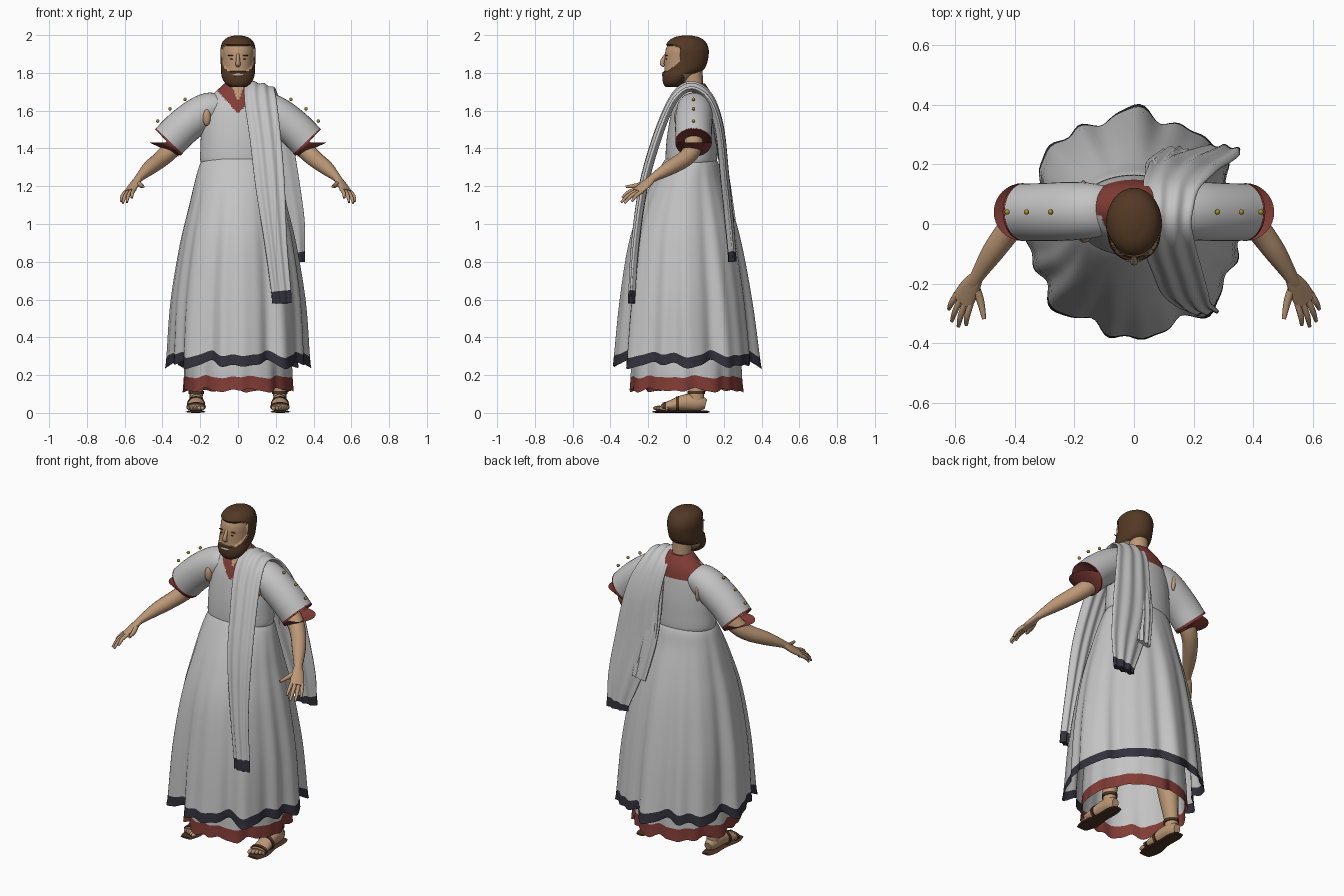
import bpy, bmesh, math
from math import sin, cos, pi
from mathutils import Vector, Matrix

if "Cube" in bpy.data.objects:
    bpy.data.objects.remove(bpy.data.objects["Cube"])


def material(name, r, g, b):
    m = bpy.data.materials.new(name)
    m.use_nodes = True
    m.diffuse_color = (r, g, b, 1)
    m.node_tree.nodes["Principled BSDF"].inputs["Base Color"].default_value = (r, g, b, 1)
    return m


CLOTH = material("pale_cloth", .55, .55, .55)
RED = material("red_trim", .22, .045, .036)
NAVY = material("dark_hem", .032, .03, .043)
SKIN = material("skin", .5, .31, .18)
HAIR = material("brown_hair", .085, .04, .018)
LEATHER = material("sandal_leather", .075, .035, .018)
GOLD = material("gold", .4, .25, .02)
LIP = material("lips", .5, .4, .33)


def resample(pts, n):
    """Catmull-Rom curve through tuples, n steps per span."""
    out = []
    for i in range(len(pts) - 1):
        quad = [pts[max(i - 1, 0)], pts[i], pts[i + 1], pts[min(i + 2, len(pts) - 1)]]
        for k in range(n):
            t = k / n
            out.append([b + .5 * t * (c - a + t * (2*a - 5*b + 4*c - d + t * (3*(b - c) + d - a)))
                        for a, b, c, d in zip(*quad)])
    return out + [list(pts[-1])]


def finish(name, bm, mats):
    bmesh.ops.recalc_face_normals(bm, faces=bm.faces)
    me = bpy.data.meshes.new(name)
    bm.to_mesh(me)
    bm.free()
    for m in mats:
        me.materials.append(m)
    me.shade_smooth()
    me.set_sharp_from_angle(angle=math.radians(50))
    ob = bpy.data.objects.new(name, me)
    bpy.context.collection.objects.link(ob)


def skin_rings(name, rings, mats, rule=None, caps=(True, True)):
    """Bridge closed rings; rule(face centre, row) picks the material slot."""
    bm = bmesh.new()
    rows = [[bm.verts.new(p) for p in ring] for ring in rings]
    n = len(rows[0])
    for j in range(len(rows) - 1):
        for i in range(n):
            k = (i + 1) % n
            f = bm.faces.new((rows[j][i], rows[j][k], rows[j + 1][k], rows[j + 1][i]))
            if rule:
                f.material_index = rule(f.calc_center_median(), j)
    for end, row, j in ((caps[0], rows[0], 0), (caps[1], rows[-1], len(rows) - 2)):
        if end:
            f = bm.faces.new(row)
            f.material_index = rule(f.calc_center_median(), j) if rule else 0
    finish(name, bm, mats)


def body(name, profile, mats, n=4, seg=64, rule=None, caps=(True, True), fold=0, phase=0, push=None):
    """Upright form from (z, half width, front y, back y) rings, with optional folds."""
    rows = resample(profile, n)
    rings = []
    for j, (z, rx, yf, yb) in enumerate(rows):
        amp = fold * (j / (len(rows) - 1)) ** 1.2
        ring = []
        for i in range(seg):
            a = 2 * pi * i / seg
            w = .6 * cos(8 * a + phase) + .45 * sin(13 * a + phase) + .25 * sin(21 * a + 2)
            s = 1 + amp * w
            p = Vector((rx * s * cos(a), (yf + yb) / 2 + (yb - yf) / 2 * s * sin(a), z - amp * w * .3))
            if push and push(p):
                p += Vector((cos(a), sin(a), .6 if z > 1.9 else 0)) * .008
            ring.append(p)
        rings.append(ring)
    skin_rings(name, rings, mats, rule, caps)


def tube(name, path, mats, wide=(1, 0, 0), n=3, seg=16, rule=None, caps=(True, True), pleat=0, side=1):
    """Sweep an ellipse along (x, y, z, half width, half depth); side=-1 mirrors it."""
    rows = resample(path, n)
    pts = [Vector(r[:3]) for r in rows]
    rings = []
    for j, r in enumerate(rows):
        t = (pts[min(j + 1, len(pts) - 1)] - pts[max(j - 1, 0)]).normalized()
        u = Vector(wide)
        u = (u - t * u.dot(t)).normalized()
        v = t.cross(u)
        ring = []
        for i in range(seg):
            a = 2 * pi * i / seg
            p = pts[j] + u * r[3] * cos(a) + v * (r[4] * sin(a) + pleat * cos(3 * pi * cos(a) + .6))
            ring.append(Vector((p.x * side, p.y, p.z)))
        rings.append(ring)
    skin_rings(name, rings, mats, rule, caps)


def ball(name, loc, scale, mat):
    bm = bmesh.new()
    bmesh.ops.create_uvsphere(bm, u_segments=14, v_segments=9, radius=1,
                              matrix=Matrix.Translation(loc) @ Matrix.Diagonal((*scale, 1)))
    finish(name, bm, [mat])


# Head: hair and beard are raised, coloured regions
def hairy(p):
    beard = p.y < -.01 and p.z < 1.808 + max(0, p.y + .1) * .75
    scalp = p.z > 1.942 - max(0, p.y + .06) * .3 or (p.y > -.03 and p.z > 1.795)
    return beard or scalp


body("head", [(1.725, .035, -.1, -.03), (1.745, .06, -.113, -.015), (1.78, .078, -.117, .03),
              (1.82, .082, -.114, .088), (1.87, .084, -.113, .108), (1.92, .085, -.108, .112),
              (1.96, .073, -.088, .095), (1.983, .046, -.055, .063), (1.993, .012, -.01, .02)],
     [SKIN, HAIR], n=8, seg=96, rule=lambda p, j: int(hairy(p)), push=hairy)
tube("neck", [(0, .05, 1.6, .065, .055), (0, .04, 1.72, .055, .052), (0, .035, 1.83, .055, .052)], [SKIN])
tube("nose", [(0, -.106, 1.9, .008, .006), (0, -.12, 1.87, .01, .012), (0, -.127, 1.848, .013, .012),
              (0, -.115, 1.836, .011, .006)], [SKIN])
ball("mouth", (0, -.122, 1.79), (.03, .006, .008), LIP)
for s, label in ((1, "left"), (-1, "right")):
    ball(label + "_eye", (.034 * s, -.104, 1.873), (.01, .005, .003), HAIR)
    ball(label + "_brow", (.036 * s, -.103, 1.892), (.02, .005, .003), HAIR)


# Tunic: torso with neckline, collar and underskirt
def neckline(p, j):
    x = abs(p.x)
    if p.y < .03:
        if p.z > 1.65 + x * 2.5:
            return 2
        return int(p.z > 1.585 + x * 1.1 and x < .12)
    return int(p.z > 1.625 and x < .14)


body("tunic_torso", [(1.31, .185, -.1, .155), (1.34, .2, -.108, .165), (1.42, .198, -.105, .165),
                     (1.5, .195, -.095, .162), (1.6, .185, -.075, .152), (1.66, .16, -.052, .142),
                     (1.7, .12, -.03, .128), (1.745, .07, -.015, .1)],
     [CLOTH, RED, SKIN], n=8, seg=120, rule=neckline)
body("underskirt", [(1.1, .17, -.17, .17), (.6, .25, -.26, .26), (.3, .28, -.288, .288),
                    (.19, .285, -.292, .292), (.12, .288, -.297, .297)],
     [CLOTH, RED], seg=112, rule=lambda p, j: int(j >= 12), caps=(True, False), fold=.04, phase=2)

# Draped outer skirt with a dark hem
body("outer_skirt", [(1.37, .165, -.09, .14), (1.32, .2, -.125, .172), (1.23, .226, -.175, .195),
                     (1.1, .255, -.235, .235), (.9, .3, -.3, .285), (.6, .345, -.345, .335),
                     (.31, .362, -.372, .368), (.255, .366, -.376, .373)],
     [CLOTH, NAVY], seg=144, rule=lambda p, j: int(j >= 24), caps=(True, False), fold=.075)

# Stole hanging over the left shoulder, dark at both ends
tube("shoulder_stole",
     [(.232, -.288, .58, .052, .016), (.228, -.285, .645, .053, .016), (.2, -.268, .9, .06, .018),
      (.17, -.225, 1.2, .078, .02), (.145, -.155, 1.45, .083, .02), (.12, -.078, 1.64, .086, .018),
      (.112, -.01, 1.718, .082, .018), (.115, .06, 1.722, .085, .018), (.125, .13, 1.655, .095, .018),
      (.16, .178, 1.5, .115, .02), (.19, .205, 1.25, .13, .02), (.25, .23, 1.0, .105, .02),
      (.28, .243, .845, .075, .018), (.283, .246, .8, .073, .018)],
     [CLOTH, NAVY], wide=(1, 0, -.2), n=5, seg=64, pleat=.005, rule=lambda p, j: int(j < 5 or j >= 60))
tube("short_back_fold", [(.1, .15, 1.6, .06, .015), (.1, .2, 1.3, .06, .018), (.14, .245, 1.02, .045, .014)],
     [CLOTH], n=5, seg=40, pleat=.005)

# Sleeves, studs, arms, hands, legs and sandals
for s, label in ((1, "left"), (-1, "right")):
    tube(label + "_sleeve", [(.09, .045, 1.63, .08, .06), (.14, .045, 1.615, .092, .085),
                             (.21, .043, 1.575, .098, .096), (.3, .04, 1.505, .097, .097),
                             (.364, .04, 1.44, .096, .097), (.372, .04, 1.432, .097, .098)],
         [CLOTH, RED], wide=(0, 1, 0), n=4, seg=32, caps=(True, False), side=s, rule=lambda p, j: int(j >= 16))
    ball(label + "_armpit_front", (.166 * s, -.043, 1.565), (.022, .02, .046), SKIN)
    ball(label + "_armpit_back", (.17 * s, .132, 1.57), (.012, .014, .05), SKIN)
    for i, (x, z) in enumerate(((.28, 1.66), (.36, 1.61), (.425, 1.545))):
        ball(f"{label}_stud_{i + 1}", (x * s, .04, z), (.009, .009, .009), GOLD)
    tube(label + "_arm", [(.2, .04, 1.57, .055, .055), (.33, .04, 1.42, .05, .05), (.4, .0, 1.35, .044, .045),
                          (.47, -.09, 1.295, .038, .038), (.525, -.175, 1.243, .024, .021),
                          (.54, -.2, 1.222, .026, .018)], [SKIN], wide=(.75, .6, -.2), side=s)
    tube(label + "_palm", [(.528, -.18, 1.24, .024, .018), (.55, -.215, 1.208, .036, .017),
                           (.575, -.26, 1.172, .04, .013)], [SKIN], wide=(.75, .6, -.2), side=s)
    tips = ((.562, -.338, 1.138), (.588, -.343, 1.115), (.61, -.325, 1.11), (.62, -.285, 1.12))
    for i, tip in enumerate(tips):
        k = Vector((.57, -.25, 1.178)) + Vector((.75, .6, -.2)) * (i - 1.5) * .02
        m = k.lerp(Vector(tip), .55) + Vector((.004, -.004, .006))
        tube(f"{label}_finger_{i + 1}", [(*k, .011, .011), (*m, .01, .01), (*tip, .006, .006)],
             [SKIN], side=s, seg=10, wide=(.75, .6, -.2))
    tube(label + "_thumb", [(.535, -.2, 1.222, .014, .014), (.515, -.255, 1.205, .013, .013),
                            (.502, -.318, 1.197, .007, .007)], [SKIN], side=s, seg=10)

    tube(label + "_leg", [(.22, .055, .05, .036, .04), (.22, .055, .12, .036, .042), (.2, .05, .3, .055, .06),
                          (.17, .03, .55, .06, .065), (.13, .03, .95, .085, .09)], [SKIN], side=s)
    tube(label + "_foot", [(.22, .105, .045, .022, .025), (.22, .07, .052, .036, .042),
                           (.22, 0, .055, .04, .044), (.222, -.07, .042, .046, .03),
                           (.224, -.13, .03, .047, .015)], [SKIN], side=s)
    for i in range(5):
        ball(f"{label}_toe_{i + 1}", (s * (.188 + .018 * i), -.148 + .008 * i, .025),
             (.012 - .001 * i, .026, .013), SKIN)
    tube(label + "_sole", [(.22, .125, .006, .025, .005), (.22, .08, .006, .04, .006),
                           (.22, -.02, .006, .04, .006), (.224, -.11, .006, .053, .006),
                           (.224, -.178, .006, .035, .005)], [LEATHER], side=s, seg=20)
    for i, (y, z, w, h) in enumerate(((-.115, .032, .052, .023), (-.045, .046, .048, .04))):
        tube(f"{label}_foot_strap_{i + 1}", [(.222, y - .009, z, w, h), (.222, y + .009, z, w, h + .003)],
             [LEATHER], side=s, seg=24, n=1)
    tube(label + "_ankle_strap", [(.22, .055, .1, .041, .046), (.22, .055, .117, .041, .046)],
         [LEATHER], side=s, seg=24, n=1)
